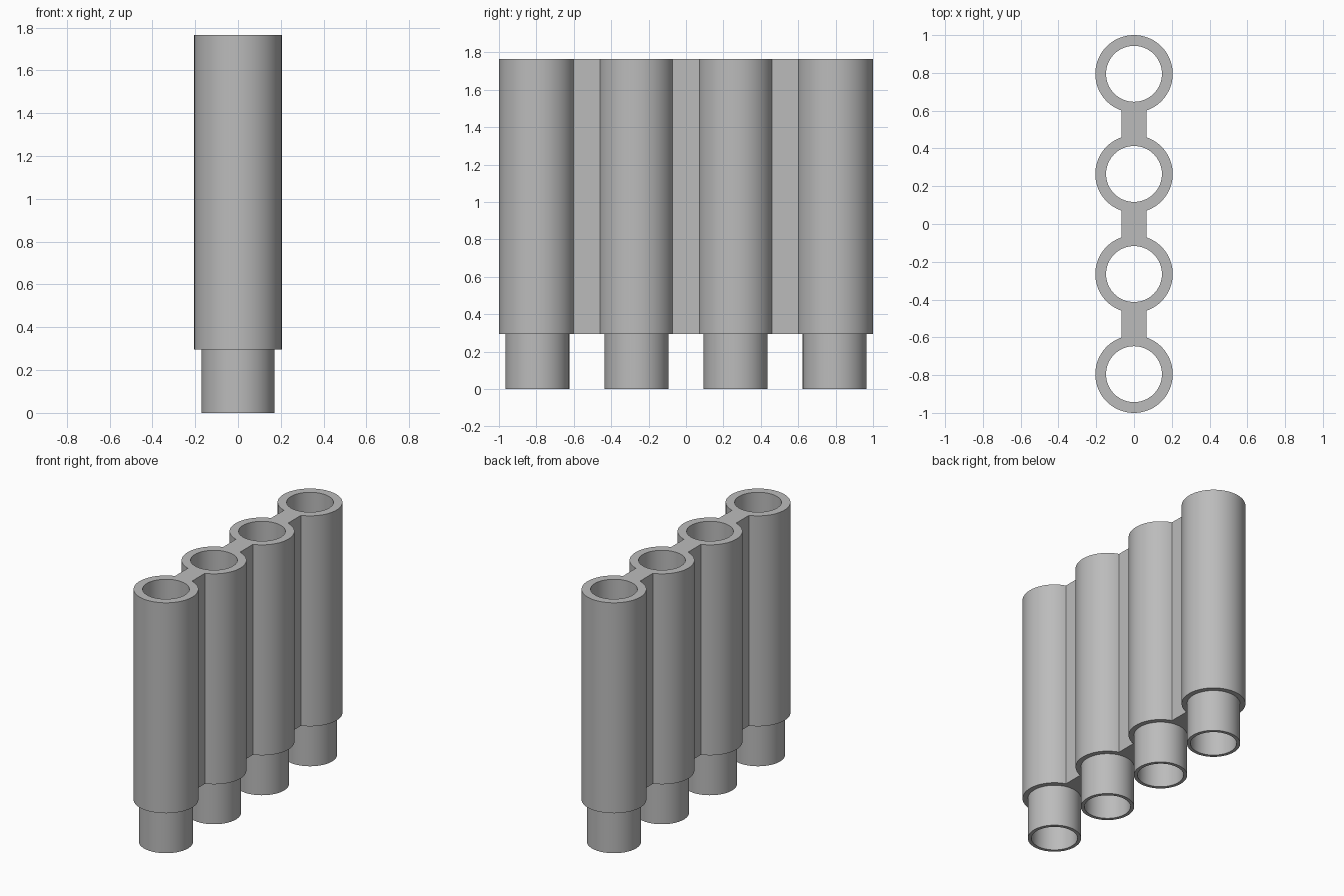
import bpy, bmesh
from math import sin, cos, asin, pi, radians

if "Cube" in bpy.data.objects:
    bpy.data.objects.remove(bpy.data.objects["Cube"], do_unlink=True)

CENTRES = [-0.795, -0.265, 0.265, 0.795]
BODY_R, SPIGOT_R, BORE_R = 0.205, 0.171, 0.148
WEB_HALF = 0.066
STEP_Z, TOP_Z = 0.295, 1.765

grey = bpy.data.materials.new("plain grey")
grey.use_nodes = True
colour = (0.5, 0.5, 0.5, 1)
grey.diffuse_color = colour
grey.node_tree.nodes["Principled BSDF"].inputs["Base Color"].default_value = colour


def arc(cy, r, start, end, steps):
    angles = [start + (end - start) * i / steps for i in range(steps + 1)]
    return [(r * cos(a), cy + r * sin(a)) for a in angles]


def circle(cy, r):
    return arc(cy, r, 0, 2 * pi, 64)[:-1]


def extrude_profile(name, loops, z0, z1):
    """Extrude a filled outline, with the inner loops left as holes."""
    curve = bpy.data.curves.new(name, 'CURVE')
    curve.dimensions = '2D'
    curve.fill_mode = 'BOTH'
    curve.extrude = (z1 - z0) / 2
    for loop in loops:
        spline = curve.splines.new('POLY')
        spline.points.add(len(loop) - 1)
        for point, (x, y) in zip(spline.points, loop):
            point.co = (x, y, 0, 1)
        spline.use_cyclic_u = True
    helper = bpy.data.objects.new(name + "_outline", curve)
    bpy.context.collection.objects.link(helper)
    graph = bpy.context.evaluated_depsgraph_get()
    mesh = bpy.data.meshes.new_from_object(helper.evaluated_get(graph))
    bpy.data.objects.remove(helper, do_unlink=True)

    bm = bmesh.new()
    bm.from_mesh(mesh)
    bmesh.ops.remove_doubles(bm, verts=bm.verts, dist=0.0001)
    bmesh.ops.recalc_face_normals(bm, faces=bm.faces)
    bmesh.ops.translate(bm, verts=bm.verts, vec=(0, 0, (z0 + z1) / 2))
    bm.to_mesh(mesh)
    bm.free()
    mesh.name = name
    mesh.materials.clear()
    mesh.materials.append(grey)
    obj = bpy.data.objects.new(name, mesh)
    bpy.context.collection.objects.link(obj)
    bpy.ops.object.select_all(action='DESELECT')
    obj.select_set(True)
    bpy.context.view_layer.objects.active = obj
    bpy.ops.object.shade_smooth_by_angle(angle=radians(30))
    return obj


# Row of four tubes joined by flat webs: one side traced, then mirrored
notch = asin(WEB_HALF / BODY_R)
side = []
for cy in CENTRES:
    start = -pi / 2 + (notch if cy != CENTRES[0] else 0)
    end = pi / 2 - (notch if cy != CENTRES[-1] else 0)
    side += arc(cy, BODY_R, start, end, 32)
outline = side + [(-x, y) for x, y in reversed(side[1:-1])]
extrude_profile("tube_row", [outline] + [circle(cy, BORE_R) for cy in CENTRES],
                STEP_Z, TOP_Z)

# Narrower open spigot below each tube
for i, cy in enumerate(CENTRES):
    extrude_profile(f"spigot_{i + 1}", [circle(cy, SPIGOT_R), circle(cy, BORE_R)],
                    0, STEP_Z)
